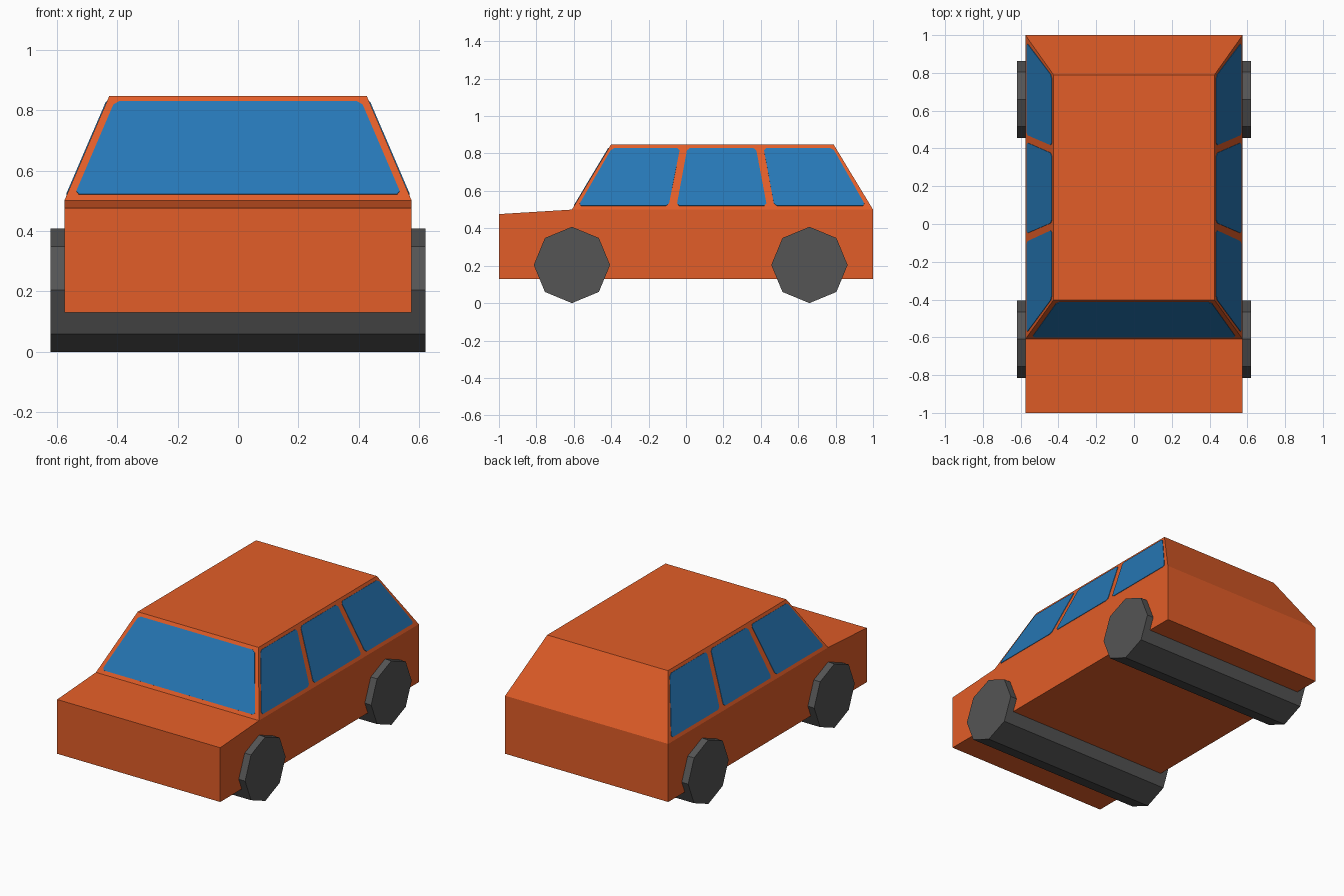
import bpy, bmesh, math
from mathutils import Vector, Matrix

if "Cube" in bpy.data.objects:
    bpy.data.objects.remove(bpy.data.objects["Cube"])

W, ROOF_W = 0.575, 0.426          # half widths at belt line and roof
BELT, ROOF = 0.50, 0.847          # heights of belt line and roof
FRONT, ROOF_FRONT = -0.61, -0.402  # windscreen bottom and top
ROOF_REAR = 0.79


def material(name, rgb):
    m = bpy.data.materials.new(name)
    m.diffuse_color = (*rgb, 1)
    m.use_nodes = True
    m.node_tree.nodes["Principled BSDF"].inputs["Base Color"].default_value = m.diffuse_color
    return m


orange = material("orange paint", (0.76, 0.11, 0.021))
blue = material("blue glass", (0.019, 0.185, 0.465))
grey = material("dark rubber", (0.09, 0.09, 0.09))


def add_object(name, bm, mat):
    me = bpy.data.meshes.new(name)
    bm.to_mesh(me)
    bm.free()
    me.materials.append(mat)
    ob = bpy.data.objects.new(name, me)
    bpy.context.collection.objects.link(ob)
    return ob


# Body: side profile extruded across, then the rear deck pulled up into a cabin
bm = bmesh.new()
profile = [(-1, 0.13), (1, 0.13), (1, BELT), (FRONT, BELT), (-1, 0.476)]
side = bm.faces.new([bm.verts.new((-W, y, z)) for y, z in profile])
ext = bmesh.ops.extrude_face_region(bm, geom=[side], use_keep_orig=True)
bmesh.ops.translate(bm, vec=(2 * W, 0, 0),
                    verts=[g for g in ext["geom"] if isinstance(g, bmesh.types.BMVert)])
bmesh.ops.recalc_face_normals(bm, faces=bm.faces)
deck = next(f for f in bm.faces if all(abs(v.co.z - BELT) < 1e-4 for v in f.verts))
roof = bmesh.ops.extrude_discrete_faces(bm, faces=[deck])["faces"][0]
for v in roof.verts:
    v.co = (math.copysign(ROOF_W, v.co.x), ROOF_REAR if v.co.y > 0 else ROOF_FRONT, ROOF)
bmesh.ops.recalc_face_normals(bm, faces=bm.faces)
add_object("car_body", bm, orange)


# Windows: thin plates with slightly clipped corners
def window(name, corners, clip=0.014):
    bm = bmesh.new()
    pts = [Vector(c) for c in corners]
    verts = []
    for i, p in enumerate(pts):
        for q in (pts[i - 1], pts[(i + 1) % 4]):
            verts.append(bm.verts.new(p + (q - p).normalized() * clip))
    bm.faces.new(verts)
    ob = add_object(name, bm, blue)
    mod = ob.modifiers.new("thickness", 'SOLIDIFY')
    mod.thickness, mod.offset = 0.006, 0


def slope(a, b, z):
    return a + (b - a) * (z - BELT) / (ROOF - BELT)


LOW, HIGH = 0.52, 0.828
y0, y1 = slope(FRONT, ROOF_FRONT, LOW), slope(FRONT, ROOF_FRONT, HIGH)
window("windscreen", [(-0.54, y0, LOW), (0.54, y0, LOW), (0.408, y1, HIGH), (-0.408, y1, HIGH)])

panes = {"front": (-0.575, -0.093, -0.032, -0.396),
         "middle": (-0.05, 0.432, 0.374, 0.007),
         "rear": (0.472, 0.96, 0.785, 0.415)}
for side_name, s in (("left", -1), ("right", 1)):
    for pane, (a, b, c, d) in panes.items():
        window(f"{side_name}_{pane}_window",
               [(s * slope(W, ROOF_W, z), y, z)
                for y, z in ((a, LOW), (b, LOW), (c, HIGH), (d, HIGH))])

# Wheels: each pair is one octagonal roller spanning the car
for name, y in (("front_wheels", -0.61), ("rear_wheels", 0.66)):
    bm = bmesh.new()
    bmesh.ops.create_cone(bm, cap_ends=True, segments=8, radius1=0.204, radius2=0.204, depth=1.24,
                          matrix=Matrix.Translation((0, y, 0.204)) @ Matrix.Rotation(math.pi / 2, 4, 'Y'))
    add_object(name, bm, grey)
